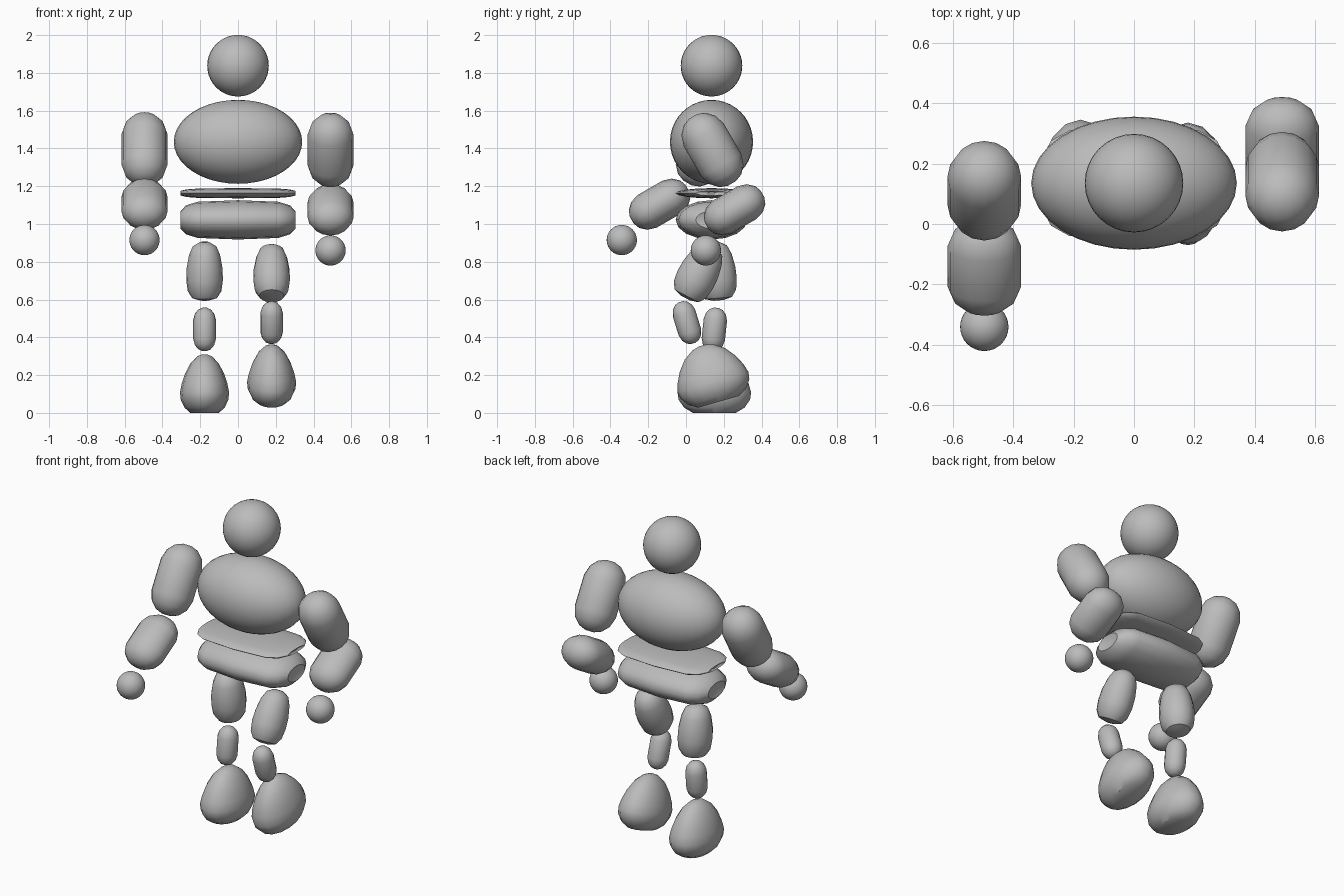
import bpy
import bmesh
from math import sin, cos, pi, radians
from mathutils import Matrix, Vector

cube = bpy.data.objects.get("Cube")
if cube:
    bpy.data.objects.remove(cube, do_unlink=True)

grey = bpy.data.materials.new("plain_grey")
grey.use_nodes = True
COLOUR = (0.5, 0.5, 0.5, 1)
grey.diffuse_color = COLOUR
grey.node_tree.nodes["Principled BSDF"].inputs["Base Color"].default_value = COLOUR

# Profiles as (radius, height), both normalised to -1..1
CAPSULE = [(0.2, -1), (0.55, -0.92), (0.85, -0.73), (1, -0.45),
           (1, 0.45), (0.85, 0.73), (0.55, 0.92), (0.2, 1)]
THIGH = [(0.25, -1), (0.68, -0.92), (0.92, -0.68), (1, -0.3), (0.98, 0.1),
         (0.85, 0.55), (0.65, 0.85), (0.25, 1)]
EGG = [(0.58, -1), (0.82, -0.82), (0.97, -0.55), (1, -0.3), (0.93, 0),
       (0.79, 0.35), (0.57, 0.7), (0.3, 0.93), (0.1, 1)]
WAIST = [(0.2, -0.97), (0.44, -1), (0.74, -0.9), (0.92, -0.7), (1, 0),
         (0.92, 0.7), (0.74, 0.9), (0.44, 1), (0.2, 0.97)]


def finish(name, bm, smooth_angle=40):
    """Turn a bmesh into a named, shaded object."""
    bmesh.ops.recalc_face_normals(bm, faces=bm.faces)
    mesh = bpy.data.meshes.new(name)
    bm.to_mesh(mesh)
    bm.free()
    mesh.materials.append(grey)
    obj = bpy.data.objects.new(name, mesh)
    bpy.context.collection.objects.link(obj)
    bpy.ops.object.select_all(action='DESELECT')
    obj.select_set(True)
    bpy.context.view_layer.objects.active = obj
    bpy.ops.object.shade_smooth_by_angle(angle=radians(smooth_angle))
    return obj


def ball(name, centre, size):
    """Ellipsoid with the given half sizes."""
    bm = bmesh.new()
    bmesh.ops.create_uvsphere(bm, u_segments=32, v_segments=20, radius=1)
    bm.transform(Matrix.Translation(centre) @ Matrix.Diagonal((*size, 1)))
    finish(name, bm)


def turned(name, profile, centre, size, tilt=0, sideways=False, sides=16, smooth=40):
    """Lathed part with given half sizes, tilted about x in degrees."""
    bm = bmesh.new()
    rings = []
    for r, h in profile:
        ring = []
        for i in range(sides):
            a = 2 * pi * i / sides
            p = (h, r * cos(a), r * sin(a)) if sideways else (r * cos(a), r * sin(a), h)
            ring.append(bm.verts.new(Vector(p)))
        rings.append(ring)
    for low, high in zip(rings, rings[1:]):
        for i in range(sides):
            j = (i + 1) % sides
            bm.faces.new((low[i], low[j], high[j], high[i]))
    bm.faces.new(rings[0])
    bm.faces.new(rings[-1])
    bm.transform(Matrix.Translation(centre) @ Matrix.Rotation(radians(tilt), 4, 'X')
                 @ Matrix.Diagonal((*size, 1)))
    finish(name, bm, smooth)


# Head and torso
MID = 0.135
ball("head", (0, MID, 1.838), (0.163, 0.163, 0.163))
ball("chest", (0, MID, 1.435), (0.34, 0.22, 0.222))
turned("waist_plate", WAIST, (0, MID, 1.163), (0.305, 0.19, 0.027), sideways=True)
turned("pelvis", WAIST, (0, MID, 1.022), (0.305, 0.19, 0.104), sideways=True)

# Arms: side, x, then (y, z) of each part and upper arm tilt
ARMS = [("left", 0.49, (0.14, 1.392), 30, (0.257, 1.075), (0.105, 0.86)),
        ("right", -0.495, (0.11, 1.395), -30, (-0.14, 1.105), (-0.34, 0.915))]
for side, x, upper, tilt, fore, hand in ARMS:
    turned(side + "_upper_arm", CAPSULE, (x, *upper), (0.122, 0.122, 0.205), tilt)
    turned(side + "_forearm", CAPSULE, (x, *fore), (0.122, 0.1, 0.17), -60)
    ball(side + "_hand", (x, *hand), (0.08, 0.08, 0.08))

# Legs: side, x, then (y, z, tilt) of thigh, shin and foot
LEGS = [("left", 0.178, (0.07, 0.745, -28), (0.005, 0.478, 17), (0.13, 0.208, 16)),
        ("right", -0.177, (0.16, 0.75, 5), (0.15, 0.442, -6), (0.15, 0.155, 0))]
for side, x, thigh, shin, foot in LEGS:
    turned(side + "_thigh", THIGH, (x, *thigh[:2]), (0.097, 0.105, 0.155), thigh[2])
    turned(side + "_shin", CAPSULE, (x, *shin[:2]), (0.06, 0.062, 0.115), shin[2])
    turned(side + "_foot", EGG, (x, *foot[:2]), (0.13, 0.195, 0.155), foot[2])
